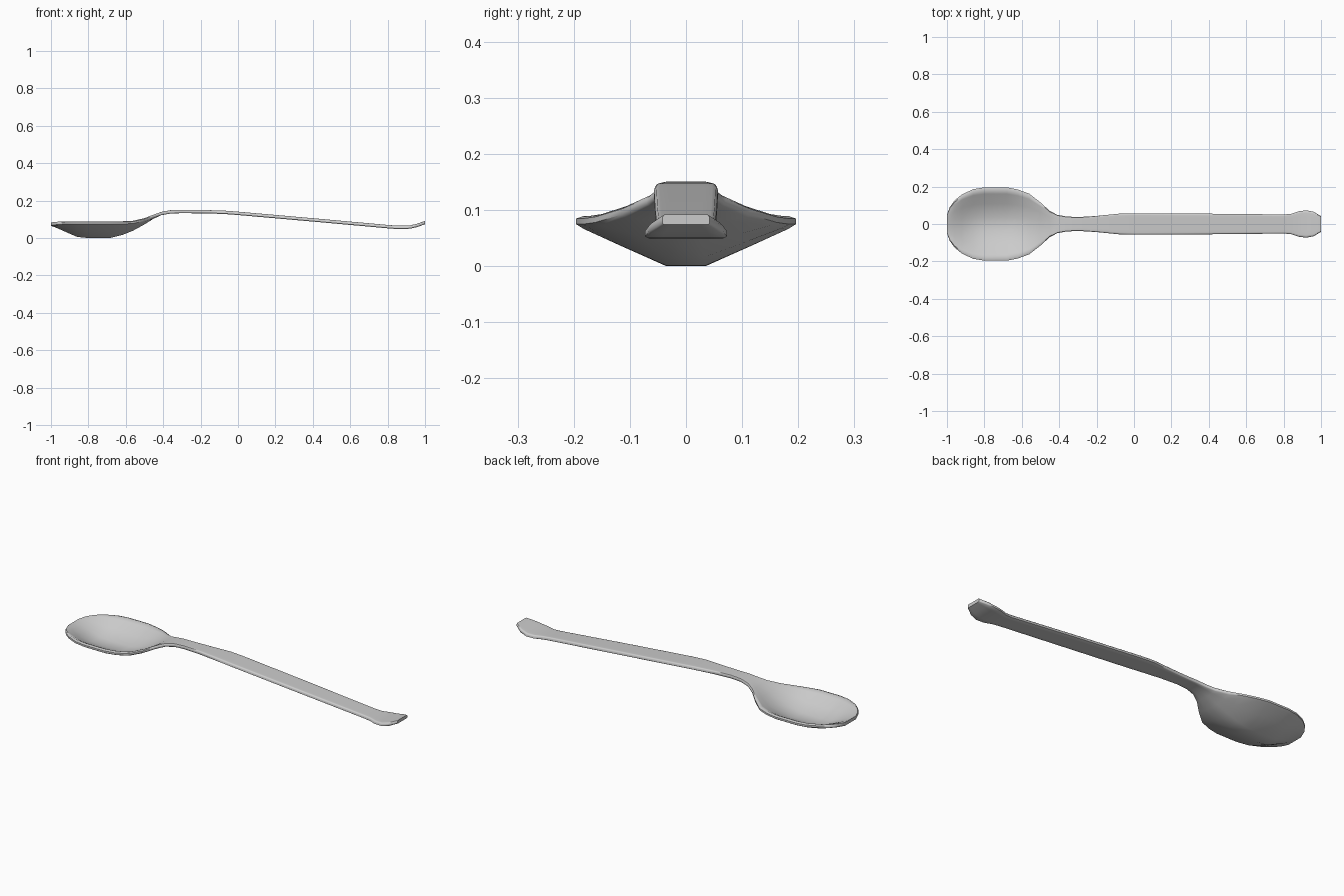
import bpy
import bmesh
import math

# Remove the default object
if "Cube" in bpy.data.objects:
    bpy.data.objects.remove(bpy.data.objects["Cube"], do_unlink=True)


def make_material(name, value):
    material = bpy.data.materials.new(name)
    material.use_nodes = True
    color = (value, value, value, 1)
    material.diffuse_color = color
    shader = material.node_tree.nodes["Principled BSDF"]
    shader.inputs["Base Color"].default_value = color
    return material


# Stations along the spoon: x, half width, rim height, hollow depth
bowl = [
    (-1.0, .05, .083, 0),
    (-.985, .09, .086, .008),
    (-.96, .125, .088, .02),
    (-.92, .158, .09, .04),
    (-.86, .186, .09, .066),
    (-.8, .196, .09, .072),
    (-.68, .196, .09, .071),
    (-.62, .184, .09, .056),
    (-.56, .162, .093, .035),
    (-.5, .115, .107, .016),
]
neck = [
    (-.45, .07, .126, .004),
    (-.41, .049, .14, 0),
    (-.36, .04, .149, 0),
    (-.3, .037, .151, 0),
    (-.2, .043, .15, 0),
    (-.08, .055, .147, 0),
]
handle = [
    (0, .057, .141, 0),
    (.4, .055, .106, 0),
    (.8, .051, .07, 0),
]
flared_end = [
    (.84, .054, .067, 0),
    (.88, .068, .066, 0),
    (.92, .073, .068, 0),
    (.96, .066, .077, 0),
    (1.0, .042, .092, 0),
]
THICKNESS = .018

# Half cross-section: share of half width, share of hollow depth, share of thickness
upper_half = [(.18, 1, 0), (.55, .6, 0), (.82, .16, 0), (.93, 0, .03), (1, 0, .3)]
lower_half = [(1, 0, .85), (.93, .08, 1), (.6, .49, 1), (.18, 1, 1)]
right_half = upper_half + lower_half
section = right_half + [(-y, d, t) for y, d, t in reversed(right_half)]


def loft(name, stations, material):
    """Skin the cross-section through every station and cap both ends."""
    bm = bmesh.new()
    rings = []
    for x, width, rim, depth in stations:
        ring = [
            bm.verts.new((x, width * y, rim - depth * d - THICKNESS * t))
            for y, d, t in section
        ]
        rings.append(ring)
    count = len(section)
    for first, second in zip(rings, rings[1:]):
        for i in range(count):
            j = (i + 1) % count
            bm.faces.new((first[i], first[j], second[j], second[i]))
    bm.faces.new(rings[0])
    bm.faces.new(rings[-1])
    bmesh.ops.recalc_face_normals(bm, faces=bm.faces)
    mesh = bpy.data.meshes.new(name)
    bm.to_mesh(mesh)
    bm.free()
    mesh.materials.append(material)
    obj = bpy.data.objects.new(name, mesh)
    bpy.context.collection.objects.link(obj)
    return obj


# One continuous piece from bowl tip to flared handle end
metal = make_material("grey metal", .6)
spoon = loft("spoon", bowl + neck + handle + flared_end, metal)

# Smooth shading with crisp rim edges
bpy.ops.object.select_all(action="DESELECT")
spoon.select_set(True)
bpy.context.view_layer.objects.active = spoon
bpy.ops.object.shade_smooth_by_angle(angle=math.radians(50))
